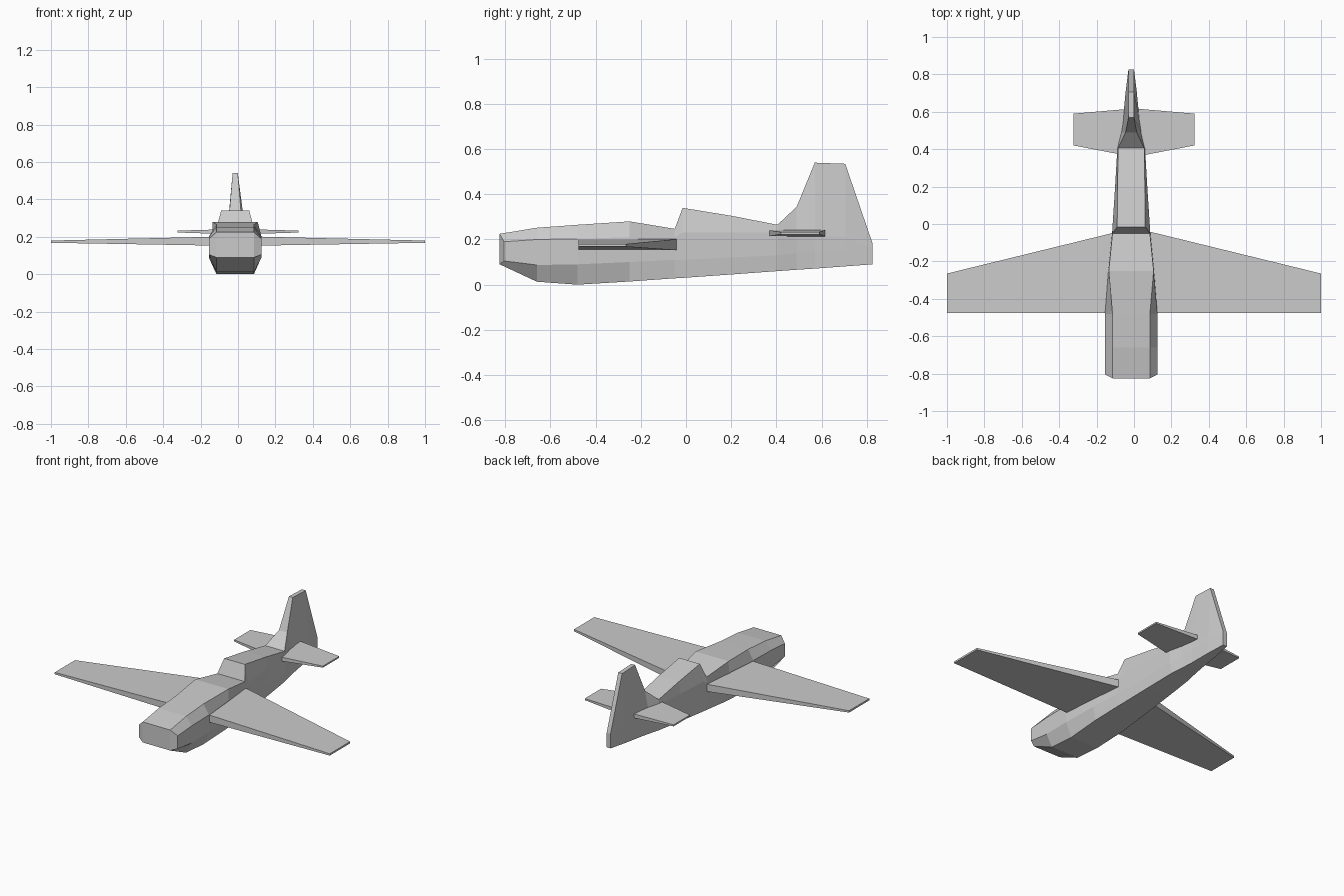
import bpy

CX = -0.015  # fuselage centre line


def make_object(name, verts, faces):
    mesh = bpy.data.meshes.new(name)
    mesh.from_pydata(verts, [], faces)
    mesh.update()
    obj = bpy.data.objects.new(name, mesh)
    bpy.context.collection.objects.link(obj)
    return obj


# Fuselage stations: y, half widths (bottom, side, top), heights (bottom, lower side, upper side, top)
stations = [
    (-0.825, 0.10, 0.14, 0.10, 0.09, 0.105, 0.19, 0.225),
    (-0.66, 0.10, 0.14, 0.10, 0.013, 0.087, 0.20, 0.252),
    (-0.48, 0.10, 0.14, 0.10, 0.0, 0.09, 0.203, 0.265),
    (-0.25, 0.105, 0.122, 0.12, 0.014, 0.10, 0.21, 0.28),
    (-0.05, 0.095, 0.102, 0.10, 0.028, 0.11, 0.21, 0.247),
    (-0.015, 0.093, 0.10, 0.075, 0.03, 0.11, 0.23, 0.34),
    (0.20, 0.08, 0.086, 0.073, 0.045, 0.12, 0.23, 0.305),
    (0.405, 0.066, 0.074, 0.07, 0.06, 0.13, 0.23, 0.265),
    (0.49, 0.052, 0.055, 0.03, 0.066, 0.14, 0.225, 0.345),
    (0.57, 0.042, 0.043, 0.014, 0.071, 0.15, 0.22, 0.54),
    (0.705, 0.03, 0.03, 0.014, 0.081, 0.15, 0.21, 0.535),
    (0.825, 0.015, 0.015, 0.014, 0.09, 0.12, 0.16, 0.185),
]

# Fuselage, cockpit and fin lofted as one eight-sided skin
verts, faces = [], []
for i, (y, wb, ws, wt, zb, zl, zu, zt) in enumerate(stations):
    ys = y + (0.02 if i == 0 else 0)
    right = [(wb, y, zb), (ws, ys, zl), (ws, ys, zu), (wt, y, zt)]
    ring = right + [(-x, yy, z) for x, yy, z in reversed(right)]
    verts += [(CX + x, yy, z) for x, yy, z in ring]
for s in range(len(stations) - 1):
    a, b = s * 8, s * 8 + 8
    for k in range(8):
        n = (k + 1) % 8
        faces.append((a + k, a + n, b + n, b + k))
# Nose and tail caps
e = (len(stations) - 1) * 8
faces += [(0, 7, 4, 3), (0, 3, 2, 1), (7, 6, 5, 4)]
faces += [(e, e + 1, e + 2, e + 3, e + 4, e + 5, e + 6, e + 7)]
make_object("fuselage", verts, faces)


def panel(name, side, root, tip):
    """Tapered slab; root and tip are (x, y front, y back, z low, z high)."""
    v = []
    for x, y0, y1, z0, z1 in (root, tip):
        v += [(x * side, y0, z0), (x * side, y1, z0), (x * side, y1, z1), (x * side, y0, z1)]
    f = [(3, 2, 1, 0), (4, 5, 6, 7)]
    f += [(k, (k + 1) % 4, (k + 1) % 4 + 4, k + 4) for k in range(4)]
    if side < 0:
        f = [tuple(reversed(q)) for q in f]
    make_object(name, v, f)


# Wings and tailplanes, one pair each
for side, label in ((1, "right"), (-1, "left")):
    panel(label + "_wing", side, (0.06, -0.475, -0.035, 0.152, 0.202), (1.0, -0.475, -0.265, 0.168, 0.18))
    panel(label + "_tailplane", side, (0.01, 0.36, 0.617, 0.213, 0.242), (0.323, 0.42, 0.59, 0.223, 0.233))
